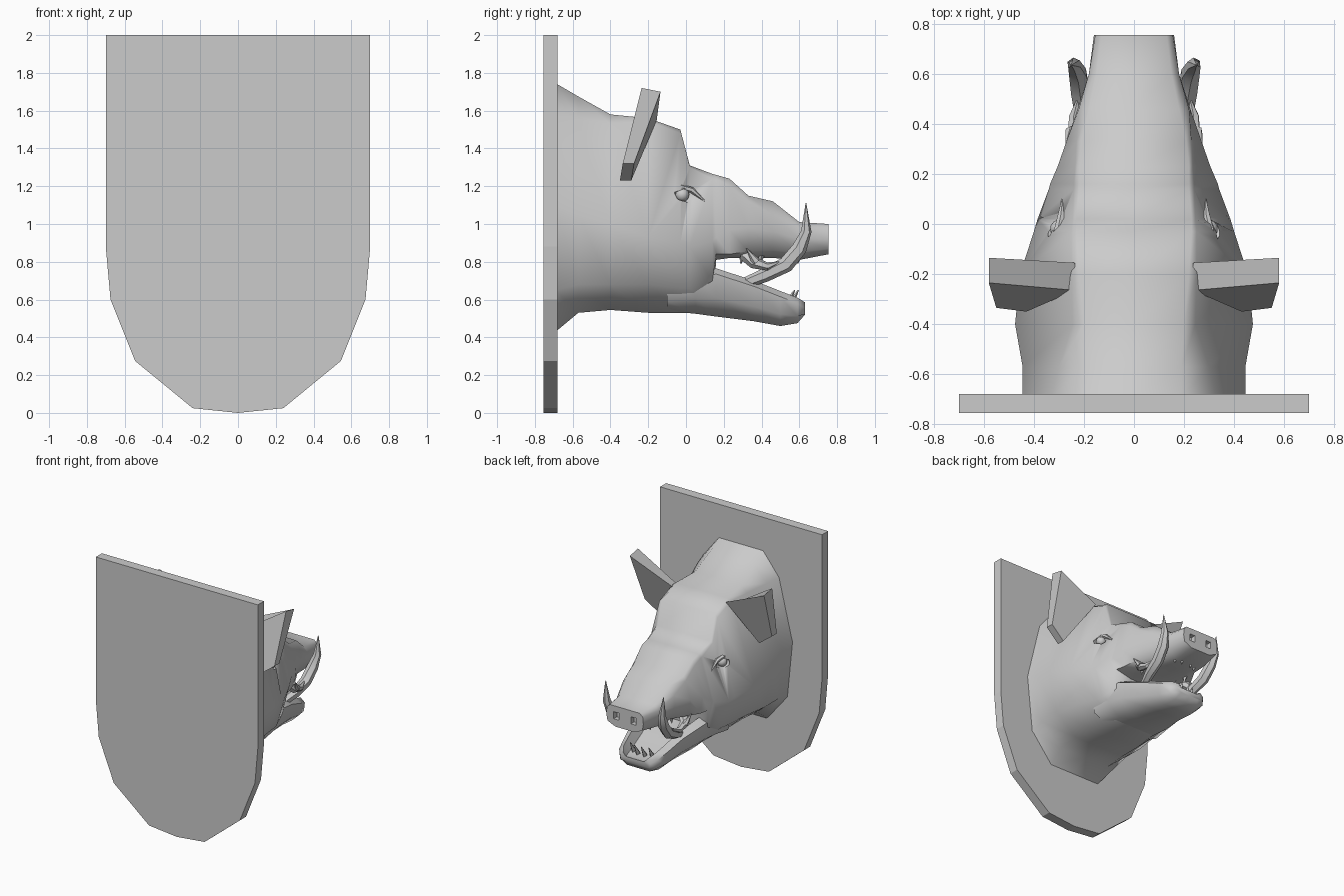
import bpy, bmesh
from math import cos, sin, tau
from mathutils import Vector

if "Cube" in bpy.data.objects:
    bpy.data.objects.remove(bpy.data.objects["Cube"])


def smooth(ob, angle):
    bpy.ops.object.select_all(action='DESELECT')
    ob.select_set(True)
    bpy.context.view_layer.objects.active = ob
    bpy.ops.object.shade_smooth_by_angle(angle=angle)


def finish(name, bm, angle=None):
    bmesh.ops.recalc_face_normals(bm, faces=bm.faces)
    me = bpy.data.meshes.new(name)
    bm.to_mesh(me)
    bm.free()
    ob = bpy.data.objects.new(name, me)
    bpy.context.collection.objects.link(ob)
    if angle:
        smooth(ob, angle)
    return ob


def bridge(bm, rings):
    """Skin a list of closed rings and cap both ends."""
    vs = [[bm.verts.new(p) for p in r] for r in rings]
    n = len(vs[0])
    for a, b in zip(vs, vs[1:]):
        for i in range(n):
            j = (i + 1) % n
            bm.faces.new((a[i], a[j], b[j], b[i]))
    bm.faces.new(vs[0])
    bm.faces.new(vs[-1])


def mirrored_ring(y, half):
    """Half outline from top centre to bottom centre, mirrored in x."""
    pts = half + [(-x, z) for x, z in half[-2:0:-1]]
    return [(x, y, z) for x, z in pts]


def spike(bm, path, radii, sides=6):
    """Tapered tube along a path, made on both sides of the head."""
    for s in (1, -1):
        pts = [Vector((p[0] * s, p[1], p[2])) for p in path]
        rings = []
        for i, p in enumerate(pts):
            d = pts[min(i + 1, len(pts) - 1)] - pts[max(i - 1, 0)]
            u = d.cross(Vector((1, 0.13, 0.07))).normalized()
            v = d.cross(u).normalized()
            rings.append([p + radii[i] * (u * cos(tau * k / sides) + v * sin(tau * k / sides))
                          for k in range(sides)])
        bridge(bm, rings)


# Wall plaque: shield profile
bm = bmesh.new()
half = [(0, 2), (.70, 2), (.70, .88), (.675, .60), (.545, .275), (.24, .025), (0, 0)]
bridge(bm, [mirrored_ring(y, half) for y in (-.755, -.68)])
finish("plaque", bm)

# Neck, skull and snout: y, top z, top x, upper x/z, side x/z, lower x/z, bottom z
sections = [
    (-.69, 1.745, .19, .33, 1.57, .445, 1.10, .40, .65, .43),
    (-.57, 1.675, .19, .30, 1.555, .445, 1.05, .40, .68, .53),
    (-.40, 1.58, .20, .245, 1.53, .475, 1.00, .40, .68, .545),
    (-.20, 1.56, .22, .25, 1.545, .455, .93, .37, .68, .53),
    (-.03, 1.50, .23, .25, 1.48, .40, .90, .33, .66, .53),
    (.02, 1.31, .23, .245, 1.30, .385, .88, .32, .66, .53),
    (.14, 1.265, .22, .24, 1.24, .34, .91, .285, .70, .53),
    (.16, 1.26, .22, .24, 1.235, .335, .93, .30, .84, .81),
    (.23, 1.24, .22, .235, 1.20, .305, .97, .285, .84, .82),
    (.33, 1.15, .21, .23, 1.12, .27, .98, .26, .855, .82),
    (.46, 1.12, .18, .22, 1.05, .225, .96, .19, .86, .82),
    (.60, 1.01, .15, .18, .975, .18, .92, .17, .85, .81),
    (.755, 1.0, .13, .155, .975, .16, .92, .15, .87, .84)]
bm = bmesh.new()
bridge(bm, [mirrored_ring(y, [(0, zt), (xt, zt), (xu, zu), (xm, zm), (xl, zl), (xl * .55, zb), (0, zb)])
            for y, zt, xt, xu, zu, xm, zm, xl, zl, zb in sections])
head = finish("head", bm)

# Cut nostrils and eye sockets
bm = bmesh.new()
for s in (1, -1):
    g = bmesh.ops.create_cube(bm, size=1)["verts"]
    bmesh.ops.scale(bm, vec=(.045, .08, .055), verts=g)
    bmesh.ops.translate(bm, vec=(.075 * s, .755, .925), verts=g)
    g = bmesh.ops.create_icosphere(bm, subdivisions=1, radius=1)["verts"]
    bmesh.ops.scale(bm, vec=(.045, .075, .04), verts=g)
    bmesh.ops.translate(bm, vec=(.32 * s, 0, 1.15), verts=g)
cutter = finish("cutter", bm)
cutter.hide_render = True
bpy.context.view_layer.objects.active = head
mod = head.modifiers.new("holes", 'BOOLEAN')
mod.operation = 'DIFFERENCE'
mod.object = cutter
bpy.ops.object.modifier_apply(modifier=mod.name)
bpy.data.objects.remove(cutter)
smooth(head, 1.12)

# Lower jaw with a hollow mouth floor: y, floor z, lip z, half width, bottom z
jaw = [(-.10, .66, .70, .31, .54), (.05, .70, .75, .30, .525), (.16, .69, .765, .285, .51),
       (.36, .62, .70, .22, .485), (.50, .57, .645, .19, .46), (.59, .55, .61, .165, .475),
       (.63, .56, .585, .13, .52)]
bm = bmesh.new()
bridge(bm, [mirrored_ring(y, [(0, f), (w * .6, f), (w * .78, t), (w, t - .03), (w * .95, (t + b) / 2 - .03),
                              (w * .6, b), (0, b)]) for y, f, t, w, b in jaw])
finish("lower_jaw", bm, .95)

# Eyes and upper lids
bm = bmesh.new()
for s in (1, -1):
    g = bmesh.ops.create_icosphere(bm, subdivisions=2, radius=.038)["verts"]
    bmesh.ops.translate(bm, vec=(.298 * s, -.02, 1.155), verts=g)
finish("eyes", bm, .6)
bm = bmesh.new()
spike(bm, [(.305, -.07, 1.17), (.305, -.03, 1.195), (.29, .03, 1.18), (.285, .10, 1.12)],
      [.006, .018, .016, .004])
finish("eyelids", bm, .6)

# Ears: thick leaf shapes
back = [(.235, -.265, 1.50), (.58, -.235, 1.72), (.55, -.335, 1.32), (.43, -.35, 1.23)]
front = [(.235, -.155, 1.55), (.58, -.135, 1.70), (.55, -.275, 1.32), (.43, -.29, 1.23)]
bm = bmesh.new()
for s in (1, -1):
    bridge(bm, [[(x * s, y, z) for x, y, z in r] for r in (back, front)])
finish("ears", bm)

# Large lower tusks and short upper tusks
bm = bmesh.new()
spike(bm, [(.17, .32, .69), (.20, .42, .73), (.215, .53, .785), (.225, .60, .87), (.24, .637, .96), (.25, .635, 1.11)],
      [.03, .037, .042, .04, .028, .002])
finish("lower_tusks", bm, .7)
bm = bmesh.new()
spike(bm, [(.20, .31, .84), (.235, .36, .795), (.24, .43, .775), (.225, .50, .80)],
      [.035, .032, .022, .003])
spike(bm, [(.25, .37, .80), (.272, .32, .87)], [.025, .002])
finish("upper_tusks", bm, .7)

# Small teeth in both jaws
bm = bmesh.new()
for x, y in ((.03, .59), (.08, .57)):
    spike(bm, [(x, y - .04, .57), (x, y + .005, .65)], [.02, .003], 4)
for x, y in ((.04, .60), (.09, .58), (.15, .40), (.17, .30)):
    spike(bm, [(x, y, .84), (x, y - .01, .79)], [.02, .003], 4)
finish("teeth", bm)
